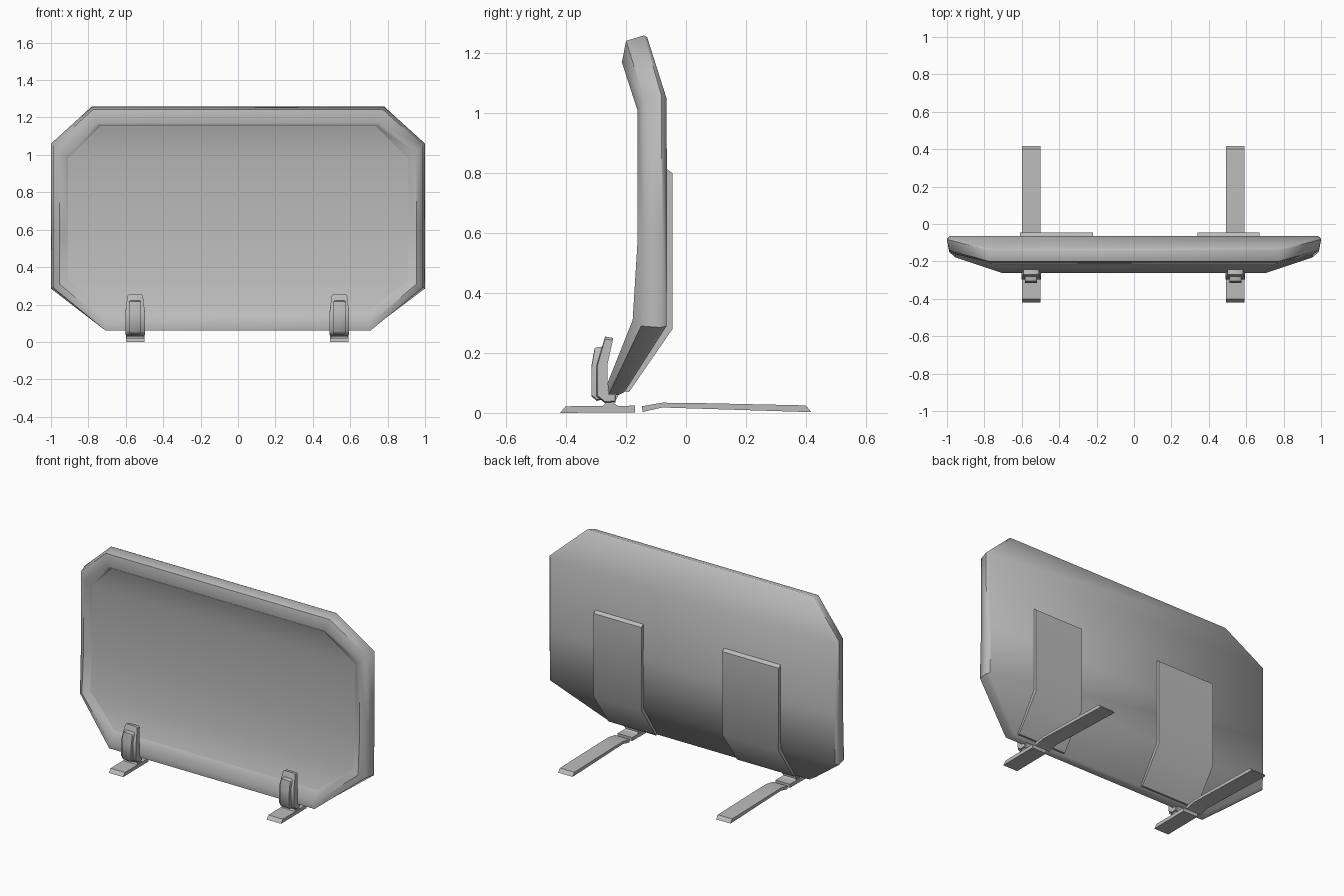
import bpy, bmesh, math

if "Cube" in bpy.data.objects:
    bpy.data.objects.remove(bpy.data.objects["Cube"])

grey = bpy.data.materials.new("grey")
grey.diffuse_color = (0.5, 0.5, 0.5, 1)
grey.use_nodes = True
grey.node_tree.nodes["Principled BSDF"].inputs["Base Color"].default_value = grey.diffuse_color


def finish(name, bm, angle=35):
    bmesh.ops.recalc_face_normals(bm, faces=bm.faces)
    me = bpy.data.meshes.new(name)
    bm.to_mesh(me)
    bm.free()
    me.materials.append(grey)
    ob = bpy.data.objects.new(name, me)
    bpy.context.collection.objects.link(ob)
    bpy.ops.object.select_all(action='DESELECT')
    ob.select_set(True)
    bpy.context.view_layer.objects.active = ob
    bpy.ops.object.shade_smooth_by_angle(angle=math.radians(angle))
    return ob


def loft(name, sections, angle=35):
    """Skin closed sections of equal length and cap both ends."""
    bm = bmesh.new()
    rings = [[bm.verts.new(p) for p in s] for s in sections]
    n = len(rings[0])
    for a, b in zip(rings, rings[1:]):
        for i in range(n):
            j = (i + 1) % n
            bm.faces.new((a[i], a[j], b[j], b[i]))
    bm.faces.new(rings[0])
    bm.faces.new(rings[-1])
    return finish(name, bm, angle)


def extrude(name, profile, cx, half, taper=0.0, angle=35):
    """Extrude a (y, z) profile along x, with narrower outer caps rounded by taper."""
    def section(x, s):
        my = sum(p[0] for p in profile) / len(profile)
        mz = sum(p[1] for p in profile) / len(profile)
        return [(cx + x, my + (y - my) * s, mz + (z - mz) * s) for y, z in profile]
    if taper:
        secs = [section(-half, 1 - taper), section(-half * .8, 1),
                section(half * .8, 1), section(half, 1 - taper)]
    else:
        secs = [section(-half, 1), section(half, 1)]
    return loft(name, secs, angle)


# Screen body: half outlines from the back edge, round the rim, to the display
rings = [
    [(.69, -.205, .07), (.985, -.065, .29), (.985, -.063, .6), (.985, -.065, 1.05), (.77, -.13, 1.255)],
    [(.70, -.225, .06), (1.0, -.085, .285), (1.0, -.08, .6), (1.0, -.082, 1.06), (.78, -.14, 1.26)],
    [(.71, -.258, .062), (.988, -.15, .29), (.988, -.14, .6), (.988, -.14, 1.05), (.775, -.2, 1.242)],
    [(.705, -.262, .10), (.955, -.178, .31), (.955, -.162, .57), (.955, -.162, 1.01), (.755, -.214, 1.17)],
    [(.70, -.222, .165), (.91, -.16, .33), (.91, -.145, .57), (.91, -.145, .98), (.735, -.198, 1.155)],
]
bm = bmesh.new()
loops = []
for half in rings:
    full = half + [(-x, y, z) for x, y, z in reversed(half)]
    loops.append([bm.verts.new(p) for p in full])
for a, b in zip(loops, loops[1:]):
    for i in range(10):
        j = (i + 1) % 10
        bm.faces.new((a[i], a[j], b[j], b[i]))
# back cover and display are bent in rows
for lp in (loops[0], loops[-1]):
    for i in range(4):
        bm.faces.new((lp[i], lp[i + 1], lp[8 - i], lp[9 - i]))
# crease round the display
bm.edges.ensure_lookup_table()
screen = finish("screen", bm, 50)
for e in screen.data.edges:
    if all(40 <= v < 50 for v in e.vertices):
        a, b = (v - 40 for v in e.vertices)
        if a + b != 9 or {a, b} == {0, 9} or {a, b} == {4, 5}:
            e.use_edge_sharp = True

# Raised back plates, following the bend of the back cover
plate = [(-.085, .83), (-.045, .80), (-.045, .28), (-.19, .07), (-.23, .075), (-.085, .29)]
for side, x0, x1 in (("left", -.61, -.22), ("right", .34, .67)):
    extrude(side + "_back_plate", plate, (x0 + x1) / 2, (x1 - x0) / 2)

# Stand parts, repeated on both sides
rear = [(-.145, .003), (-.147, .022), (-.08, .034), (.03, .033), (.40, .025),
        (.418, .003), (.40, .003), (-.08, .018)]
front = [(-.42, 0), (-.402, .022), (-.17, .024), (-.17, .002)]
neck = [(-.285, .018), (-.27, .03), (-.28, .06), (-.225, .06), (-.24, .03), (-.215, .018)]
arm = [(-.27, .255), (-.243, .25), (-.262, .165), (-.262, .075), (-.235, .055),
       (-.235, .035), (-.27, .032), (-.298, .055), (-.298, .16)]
ridge = [(-.305, .217), (-.275, .222), (-.275, .045), (-.298, .04), (-.316, .056), (-.316, .155)]
for side, cx in (("left", -.55), ("right", .542)):
    extrude(side + "_rear_foot", rear, cx, .05)
    extrude(side + "_front_foot", front, cx, .05)
    extrude(side + "_neck", neck, cx, .045, angle=50)
    arm_ob = extrude(side + "_clip_arm", arm, cx, .052, angle=50, taper=.06)
    for v in arm_ob.data.vertices:      # narrower towards the tip
        if v.co.z > .2:
            v.co.x = cx + (v.co.x - cx) * .8
    extrude(side + "_clip_ridge", ridge, cx, .032, angle=50, taper=.06)
